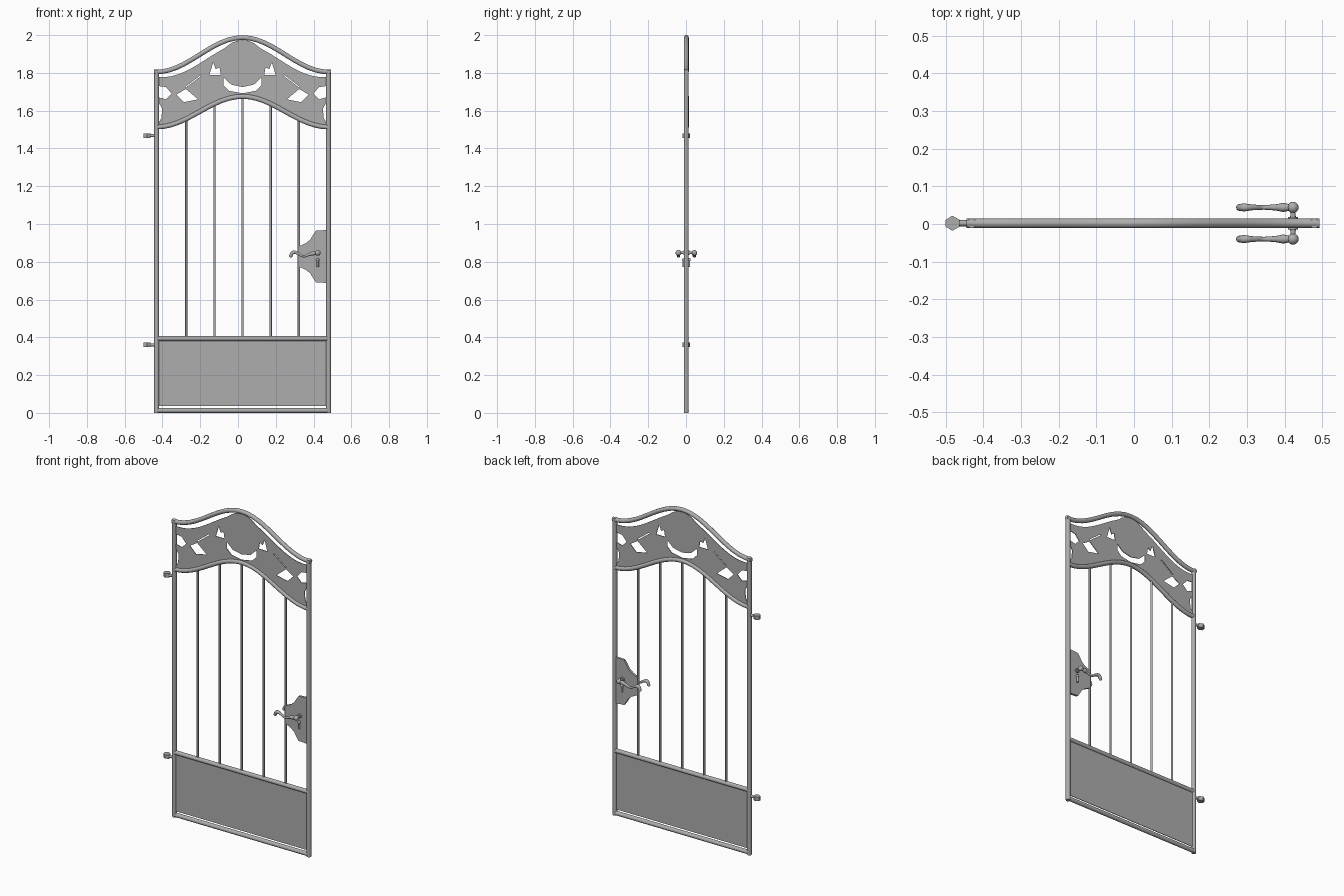
import bpy
import math

if "Cube" in bpy.data.objects:
    bpy.data.objects.remove(bpy.data.objects["Cube"], do_unlink=True)

MID, Y = 0.024, 0.002      # centre line of the gate leaf
HALF, R = 0.455, 0.013     # post offset and frame tube radius

steel = bpy.data.materials.new("grey steel")
steel.use_nodes = True
GREY = (0.42, 0.42, 0.42, 1)
steel.diffuse_color = GREY
steel.node_tree.nodes["Principled BSDF"].inputs["Base Color"].default_value = GREY


def finish(obj, name):
    """Turn a curve into a named, shaded mesh."""
    bpy.ops.object.select_all(action='DESELECT')
    obj.select_set(True)
    bpy.context.view_layer.objects.active = obj
    bpy.ops.object.convert(target='MESH')
    obj = bpy.context.object
    obj.name = name
    obj.data.materials.clear()
    obj.data.materials.append(steel)
    bpy.ops.object.shade_smooth_by_angle(angle=math.radians(40))
    return obj


def new_curve(name, dims):
    data = bpy.data.curves.new(name, 'CURVE')
    data.dimensions = dims
    obj = bpy.data.objects.new(name, data)
    bpy.context.collection.objects.link(obj)
    return obj, data


def tube(name, points, radius, radii=None, smooth=False):
    """Round bar along a path, with optional taper factors."""
    obj, data = new_curve(name, '3D')
    data.bevel_depth = radius
    data.bevel_resolution = 3
    data.use_fill_caps = True
    spline = data.splines.new('BEZIER' if smooth else 'POLY')
    pts = spline.bezier_points if smooth else spline.points
    pts.add(len(points) - 1)
    for i, (pt, co) in enumerate(zip(pts, points)):
        if smooth:
            pt.co = co
            pt.handle_left_type = pt.handle_right_type = 'AUTO'
        else:
            pt.co = (*co, 1)
        pt.radius = radii[i] if radii else 1
    spline.resolution_u = 6
    return finish(obj, name)


def sheet(name, loops, thickness, flat=False, location=(MID, Y, 0)):
    """Plate from an outline plus hole loops; upright unless flat."""
    obj, data = new_curve(name, '2D')
    data.fill_mode = 'BOTH'
    data.extrude = thickness / 2
    for loop in loops:
        spline = data.splines.new('POLY')
        spline.points.add(len(loop) - 1)
        for pt, (u, v) in zip(spline.points, loop):
            pt.co = (u, v, 0, 1)
        spline.use_cyclic_u = True
    obj.location = location
    if not flat:
        obj.rotation_euler.x = math.pi / 2
    return finish(obj, name)


def ball(name, centre, radius):
    bpy.ops.mesh.primitive_uv_sphere_add(segments=16, ring_count=10, radius=radius, location=centre)
    finish(bpy.context.object, name)


def wave(dx, low, high):
    return low + (high - low) * (1 + math.cos(math.pi * dx / HALF)) / 2


def top_z(dx):
    return wave(dx, 1.805, 1.987)


def lower_z(dx):
    return wave(dx, 1.513, 1.675)


def steps(half, n=24):
    return [half * (2 * i / n - 1) for i in range(n + 1)]


# Outer frame
for side, label in ((-1, "left"), (1, "right")):
    x = MID + side * HALF
    tube("hinge_post" if side < 0 else "latch_post", [(x, Y, 0), (x, Y, 1.816)], R)
tube("bottom_rail", [(MID - HALF, Y, R), (MID + HALF, Y, R)], R)
tube("middle_rail", [(MID - HALF, Y, 0.394), (MID + HALF, Y, 0.394)], R)
tube("top_arch", [(MID + d, Y, top_z(d)) for d in steps(HALF + R)], R)
tube("lower_arch", [(MID + d, Y, lower_z(d)) for d in steps(HALF)], R)

# Upright bars
for i in range(-2, 3):
    d = i * 0.149
    tube("upright_bar", [(MID + d, Y, 0.39), (MID + d, Y, lower_z(d))], 0.006)

# Solid kick panel
w = HALF - 0.01
sheet("kick_panel", [[(-w, 0.036), (w, 0.036), (w, 0.39), (-w, 0.39)]], 0.004)


# Ornamental sheet with a round medallion and cut-outs
def sheet_top(d):
    edge = top_z(d) - 0.026 - 0.02 * math.sin(math.pi * abs(d) / w)
    disc = 1.85 + math.sqrt(max(0, 0.123 ** 2 - d * d)) if abs(d) < 0.12 else 0
    return max(edge, disc)


outline = [(d, lower_z(d)) for d in steps(w)]
outline += [(d, sheet_top(d)) for d in reversed(steps(w, 40))]
holes = [
    [(0.175, 1.79), (0.155, 1.856), (0.142, 1.82), (0.122, 1.83), (0.115, 1.79)],
    [(0.217, 1.785), (0.3, 1.722), (0.302, 1.727), (0.22, 1.79)],
    [(0.35, 1.685), (0.3, 1.715), (0.235, 1.66), (0.31, 1.645)],
    [(0.442, 1.73), (0.405, 1.725), (0.375, 1.69), (0.405, 1.66), (0.442, 1.67)],
    [(0.442, 1.64), (0.425, 1.61), (0.43, 1.56), (0.442, 1.54)],
]
loops = [outline]
for hole in holes:
    loops += [hole, [(-u, v) for u, v in hole]]
crescent = [(0, 1.692), (0.07, 1.705), (0.1, 1.735), (0.1, 1.775), (0.06, 1.738), (0, 1.725)]
loops.append(crescent + [(-u, v) for u, v in reversed(crescent[1:-1])])
sheet("ornament_sheet", loops, 0.004)

# Lock case with a stepped, curved edge
side_edge = [(0, 0.14), (-0.06, 0.137), (-0.075, 0.115), (-0.09, 0.09),
             (-0.115, 0.07), (-0.148, 0.055)]
lock = side_edge + [(u, -v) for u, v in reversed(side_edge)]
sheet("lock_case", [lock], 0.014, location=(0.473, Y, 0.828))

# Lever handles and key covers on both faces
HX, HZ = 0.422, 0.847
tube("handle_spindle", [(HX, Y - 0.043, HZ), (HX, Y + 0.043, HZ)], 0.007)
for s in (-1, 1):
    y = Y + s * 0.042
    tube("spindle_collar", [(HX, Y, HZ), (HX, Y + s * 0.016, HZ)], 0.013)
    ball("handle_knob", (HX, y, HZ), 0.015)
    path = [(HX, HZ), (0.396, 0.844), (0.375, 0.838), (0.345, 0.829),
            (0.315, 0.845), (0.293, 0.85), (0.279, 0.833)]
    tube("lever_handle", [(x, y, z) for x, z in path], 0.01,
         [0.7, 1.2, 0.8, 0.6, 0.75, 1.05, 0.9], smooth=True)
    ball("lever_tip", (0.28, y, 0.831), 0.009)
    ball("key_cover_head", (HX, Y + s * 0.014, 0.81), 0.009)
    tube("key_cover", [(HX, Y + s * 0.014, 0.81), (HX, Y + s * 0.014, 0.772)], 0.006)

# Hinge eyes beside the left post
eye = [(-0.5, -0.009), (-0.482, -0.02), (-0.463, -0.009),
       (-0.463, 0.009), (-0.482, 0.02), (-0.5, 0.009)]
for z in (0.36, 1.468):
    sheet("hinge_eye", [eye], 0.024, flat=True, location=(0, Y, z))
    tube("hinge_pin", [(-0.47, Y, z), (MID - HALF, Y, z)], 0.008)
